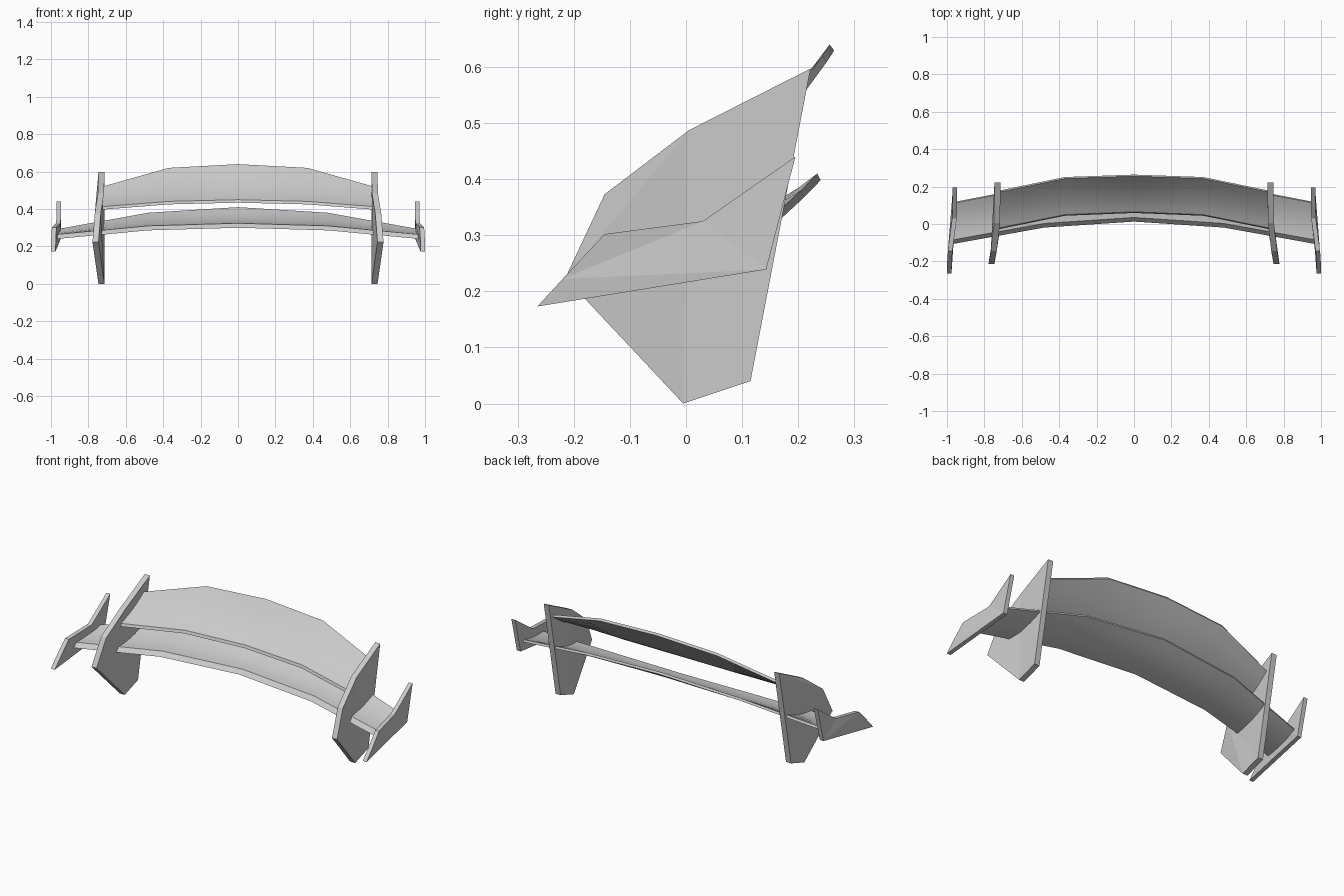
import bpy, bmesh, math

if "Cube" in bpy.data.objects:
    bpy.data.objects.remove(bpy.data.objects["Cube"])


def finish(name, bm, smooth=False):
    bmesh.ops.recalc_face_normals(bm, faces=bm.faces[:])
    me = bpy.data.meshes.new(name)
    bm.to_mesh(me)
    bm.free()
    ob = bpy.data.objects.new(name, me)
    bpy.context.collection.objects.link(ob)
    bpy.ops.object.select_all(action='DESELECT')
    ob.select_set(True)
    bpy.context.view_layer.objects.active = ob
    if smooth:
        bpy.ops.object.shade_smooth_by_angle(angle=math.radians(30))
    return ob


def wing(name, half, lip, tail, k, n=6):
    """Loft a thin concave section through stations (x, lead y, lead z, tail y, tail z)."""
    stations = [(-s[0], *s[1:]) for s in reversed(half[1:])] + half
    bm = bmesh.new()
    rings = []
    for x, y0, z0, y1, z1 in stations:
        top, low = [], []
        for i in range(n + 1):
            t = i / n
            y = y0 + (y1 - y0) * t
            z = z0 + (z1 - z0) * (k * t + (1 - k) * t * t)
            top.append((x, y, z))
            low.append((x, y + lip[0] + (tail[0] - lip[0]) * t,
                        z + lip[1] + (tail[1] - lip[1]) * t))
        rings.append([bm.verts.new(p) for p in top + low[::-1]])
    for a, b in zip(rings, rings[1:]):
        for i in range(len(a)):
            j = (i + 1) % len(a)
            bm.faces.new((a[i], a[j], b[j], b[i]))
    bm.faces.new(rings[0])
    bm.faces.new(rings[-1])
    return finish(name, bm, True)


def plate(name, side, profile, thick):
    """Slightly bent side plate from (outer x, y, z) points."""
    bm = bmesh.new()
    outer = [bm.verts.new((side * x, y, z)) for x, y, z in profile]
    inner = [bm.verts.new((side * (x - thick), y, z)) for x, y, z in profile]
    caps = [bm.faces.new(outer), bm.faces.new(inner)]
    for i in range(len(outer)):
        j = (i + 1) % len(outer)
        bm.faces.new((outer[i], outer[j], inner[j], inner[i]))
    bmesh.ops.triangulate(bm, faces=caps)
    return finish(name, bm)


# Upper blade between the supports
wing("upper_wing",
     [(0, 0.065, 0.450, 0.256, 0.640),
      (0.37, 0.050, 0.441, 0.243, 0.620),
      (0.725, -0.022, 0.413, 0.170, 0.520)],
     lip=(-0.006, -0.016), tail=(0.008, -0.011), k=0.6)

# Lower blade running out to the tip plates
wing("lower_wing",
     [(0, 0.035, 0.324, 0.234, 0.410),
      (0.48, 0.003, 0.310, 0.205, 0.380),
      (0.97, -0.085, 0.264, 0.110, 0.292)],
     lip=(-0.022, -0.024), tail=(0.006, -0.012), k=0.1)

# Main supports and wing tip plates, bent outward at the front
support = [(0.746, -0.005, 0.0), (0.746, 0.115, 0.040), (0.746, 0.222, 0.597),
           (0.748, 0.005, 0.487), (0.766, -0.145, 0.373), (0.778, -0.215, 0.224)]
tip = [(1.0, -0.265, 0.173), (0.972, 0.143, 0.239), (0.970, 0.195, 0.440),
       (0.972, 0.030, 0.325), (0.995, -0.145, 0.302), (1.0, -0.220, 0.222)]
for label, side in (("left", -1), ("right", 1)):
    plate("support_plate_" + label, side, support, 0.032)
    plate("tip_plate_" + label, side, tip, 0.024)
